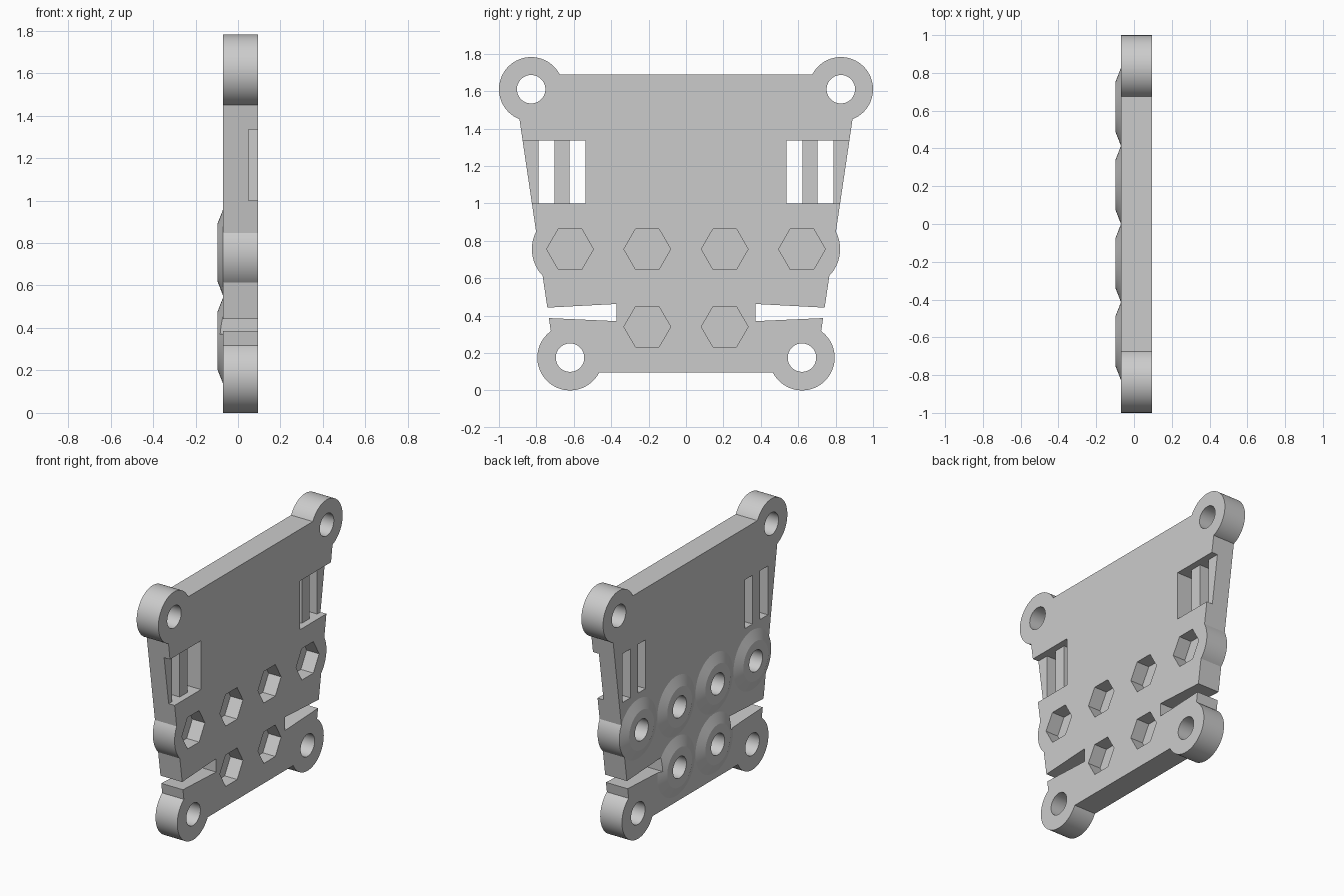
import bpy, bmesh, math

cube = bpy.data.objects.get("Cube")
if cube:
    bpy.data.objects.remove(cube, do_unlink=True)

BACK, FRONT = -0.07, 0.095      # plate faces along x
TIP = -0.097                    # raised end of the bosses
FLOOR = 0.0                     # bottom of the hexagonal pockets

grey = bpy.data.materials.new("plain grey")
grey.use_nodes = True
grey.diffuse_color = (0.6, 0.6, 0.6, 1)
grey.node_tree.nodes["Principled BSDF"].inputs["Base Color"].default_value = (0.6, 0.6, 0.6, 1)


def circle(y, z, r, n=64):
    return [(y + r * math.cos(2 * math.pi * i / n), z + r * math.sin(2 * math.pi * i / n))
            for i in range(n)]


def rect(y0, y1, z0, z1):
    return [(y0, z0), (y1, z0), (y1, z1), (y0, z1)]


def flip(points, s):
    return [(s * y, z) for y, z in points]


def solid(name, sections):
    """Closed solid through (x, outline) sections, outlines given in y and z."""
    bm = bmesh.new()
    rings = [[bm.verts.new((x, y, z)) for y, z in pts] for x, pts in sections]
    for a, b in zip(rings, rings[1:]):
        n = len(a)
        for i in range(n):
            j = (i + 1) % n
            bm.faces.new((a[i], a[j], b[j], b[i]))
    bm.faces.new(rings[0])
    bm.faces.new(rings[-1])
    bmesh.ops.recalc_face_normals(bm, faces=bm.faces)
    mesh = bpy.data.meshes.new(name)
    bm.to_mesh(mesh)
    bm.free()
    mesh.materials.append(grey)
    obj = bpy.data.objects.new(name, mesh)
    bpy.context.collection.objects.link(obj)
    return obj


def prism(name, outline, x0=BACK, x1=FRONT):
    return solid(name, [(x0, outline), (x1, outline)])


def combine(target, tool, operation):
    tool.hide_render = True
    mod = target.modifiers.new("combine", 'BOOLEAN')
    mod.operation, mod.solver, mod.object = operation, 'EXACT', tool
    bpy.context.view_layer.update()
    result = bpy.data.meshes.new_from_object(
        target.evaluated_get(bpy.context.evaluated_depsgraph_get()))
    target.modifiers.clear()
    target.data = result
    bpy.data.objects.remove(tool, do_unlink=True)


# Tapered main plate
plate = prism("mounting_plate", [(-0.69, 0.095), (0.69, 0.095), (0.926, 1.69), (-0.926, 1.69)])

lugs = [(s * y, z, r) for s in (-1, 1) for y, z, r in ((0.828, 1.61, 0.172), (0.62, 0.175, 0.175))]
screws = [(y, 0.755) for y in (-0.62, -0.207, 0.207, 0.62)] + [(y, 0.34) for y in (-0.207, 0.207)]

# Round corner lugs and conical screw bosses
for y, z, r in lugs:
    combine(plate, prism("corner_lug", circle(y, z, r)), 'UNION')
for y, z in screws:
    end = FRONT if abs(y) > 0.5 else FLOOR + 0.05
    base = circle(y, z, 0.204)
    boss = solid("screw_boss", [(TIP, circle(y, z, 0.135)), (BACK, base), (end, base)])
    combine(plate, boss, 'UNION')

# Lug holes, screw holes and hexagonal nut pockets
for y, z, r in lugs:
    combine(plate, prism("lug_hole", circle(y, z, 0.076), -0.3, 0.3), 'DIFFERENCE')
for y, z in screws:
    combine(plate, prism("screw_hole", circle(y, z, 0.073), -0.3, FLOOR - 0.006), 'DIFFERENCE')
    combine(plate, prism("nut_pocket", circle(y, z, 0.125, 6), FLOOR, 0.3), 'DIFFERENCE')

# Strap recesses with paired slots, and flared side notches
for s in (-1, 1):
    recess = flip(rect(0.538, 1.1, 1.0, 1.335), s)
    combine(plate, prism("strap_recess", recess, 0.05, 0.3), 'DIFFERENCE')
    for y in (0.538, 0.704):
        slot = flip(rect(y, y + 0.084, 1.0, 1.335), s)
        combine(plate, prism("strap_slot", slot, -0.3, 0.3), 'DIFFERENCE')
    notch = flip([(0.372, 0.37), (0.9, 0.394), (0.9, 0.434), (0.372, 0.462)], s)
    combine(plate, prism("side_notch", notch, -0.3, 0.3), 'DIFFERENCE')

# Smooth round walls, crisp edges
bpy.ops.object.select_all(action='DESELECT')
plate.select_set(True)
bpy.context.view_layer.objects.active = plate
bpy.ops.object.shade_smooth_by_angle(angle=math.radians(15))
